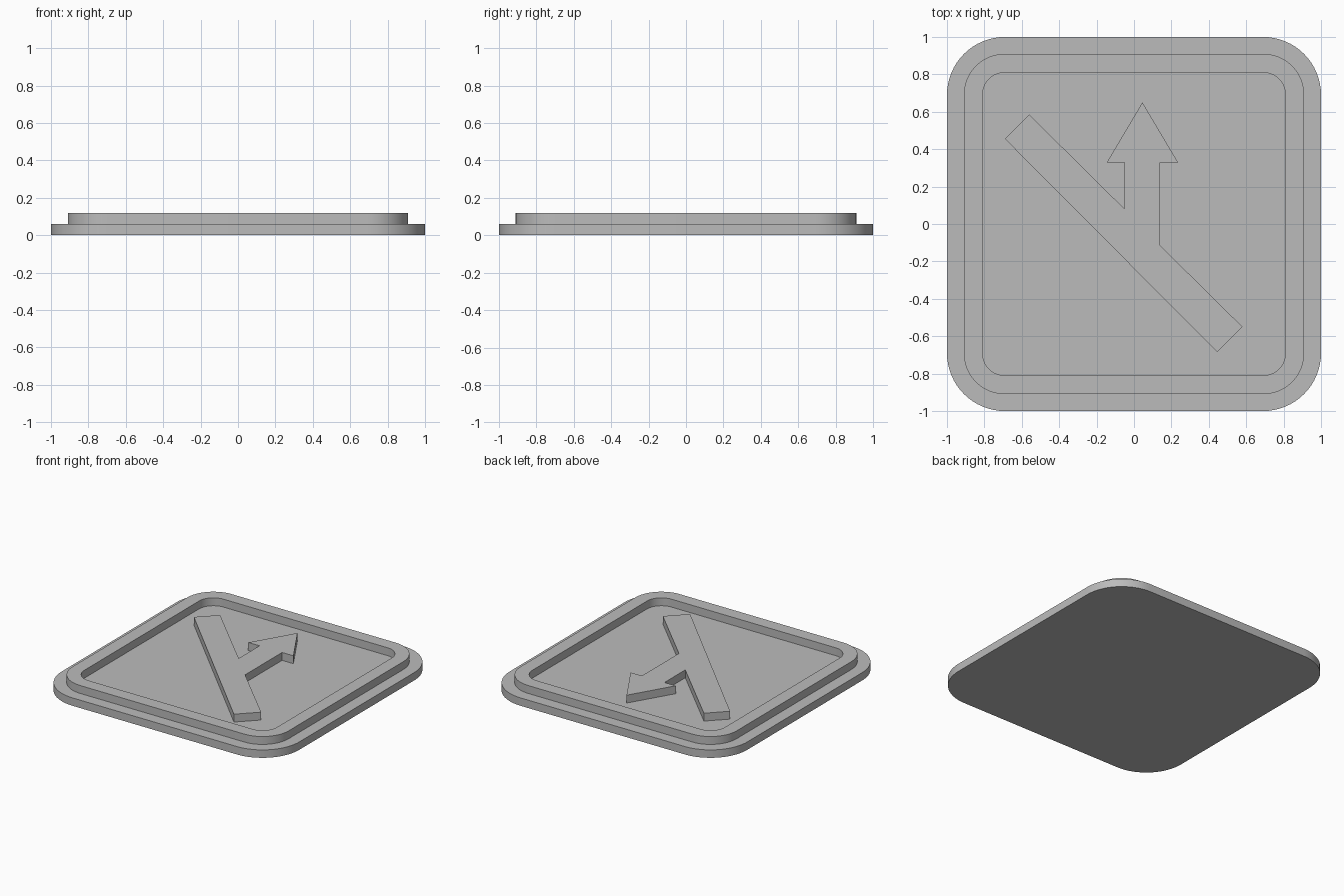
import bpy, bmesh, math
from mathutils import Vector

cube = bpy.data.objects.get("Cube")
if cube:
    bpy.data.objects.remove(cube, do_unlink=True)

PLATE_TOP, RELIEF_TOP = 0.06, 0.12

grey = bpy.data.materials.new("mid_grey")
grey.use_nodes = True
colour = (0.5, 0.5, 0.5, 1)
grey.diffuse_color = colour
grey.node_tree.nodes["Principled BSDF"].inputs["Base Color"].default_value = colour


def rounded_square(half, radius, steps=16):
    """Counter-clockwise outline of a square with round corners."""
    points = []
    for corner in range(4):
        middle = math.pi / 4 + corner * math.pi / 2
        centre = Vector((math.cos(middle), math.sin(middle))) * (half - radius) * math.sqrt(2)
        for i in range(steps + 1):
            a = corner * math.pi / 2 + i * math.pi / 2 / steps
            points.append(centre + Vector((math.cos(a), math.sin(a))) * radius)
    return points


def ring(bm, points, z):
    return [bm.verts.new((p[0], p[1], z)) for p in points]


def bridge(bm, a, b):
    n = len(a)
    for i in range(n):
        j = (i + 1) % n
        bm.faces.new((a[i], a[j], b[j], b[i]))


def finish(name, bm, smooth=True):
    mesh = bpy.data.meshes.new(name)
    bm.to_mesh(mesh)
    bm.free()
    mesh.materials.append(grey)
    obj = bpy.data.objects.new(name, mesh)
    bpy.context.collection.objects.link(obj)
    if smooth:
        bpy.ops.object.select_all(action='DESELECT')
        obj.select_set(True)
        bpy.context.view_layer.objects.active = obj
        bpy.ops.object.shade_smooth_by_angle(angle=math.radians(30))


def slab(name, points, z0, z1, smooth):
    bm = bmesh.new()
    low, high = ring(bm, points, z0), ring(bm, points, z1)
    bridge(bm, low, high)
    bm.faces.new(high)
    bm.faces.new(low[::-1])
    finish(name, bm, smooth)


# Base plate
slab("base_plate", rounded_square(1.0, 0.31), 0, PLATE_TOP, True)

# Raised border: outer wall, flat top, inner wall
bm = bmesh.new()
outer, inner = rounded_square(0.91, 0.22), rounded_square(0.81, 0.12)
loops = [ring(bm, outer, PLATE_TOP), ring(bm, outer, RELIEF_TOP),
         ring(bm, inner, RELIEF_TOP), ring(bm, inner, PLATE_TOP)]
for a, b in zip(loops, loops[1:]):
    bridge(bm, a, b)
finish("raised_border", bm)

# Diagonal bar with an upward arrow branching off it
arrow = [(-0.69, 0.455), (0.445, -0.685), (0.58, -0.55), (0.14, -0.115),
         (0.14, 0.33), (0.235, 0.33), (0.045, 0.65), (-0.145, 0.33),
         (-0.05, 0.33), (-0.05, 0.08), (-0.56, 0.585)]
slab("branching_arrow", arrow, PLATE_TOP, RELIEF_TOP, False)
